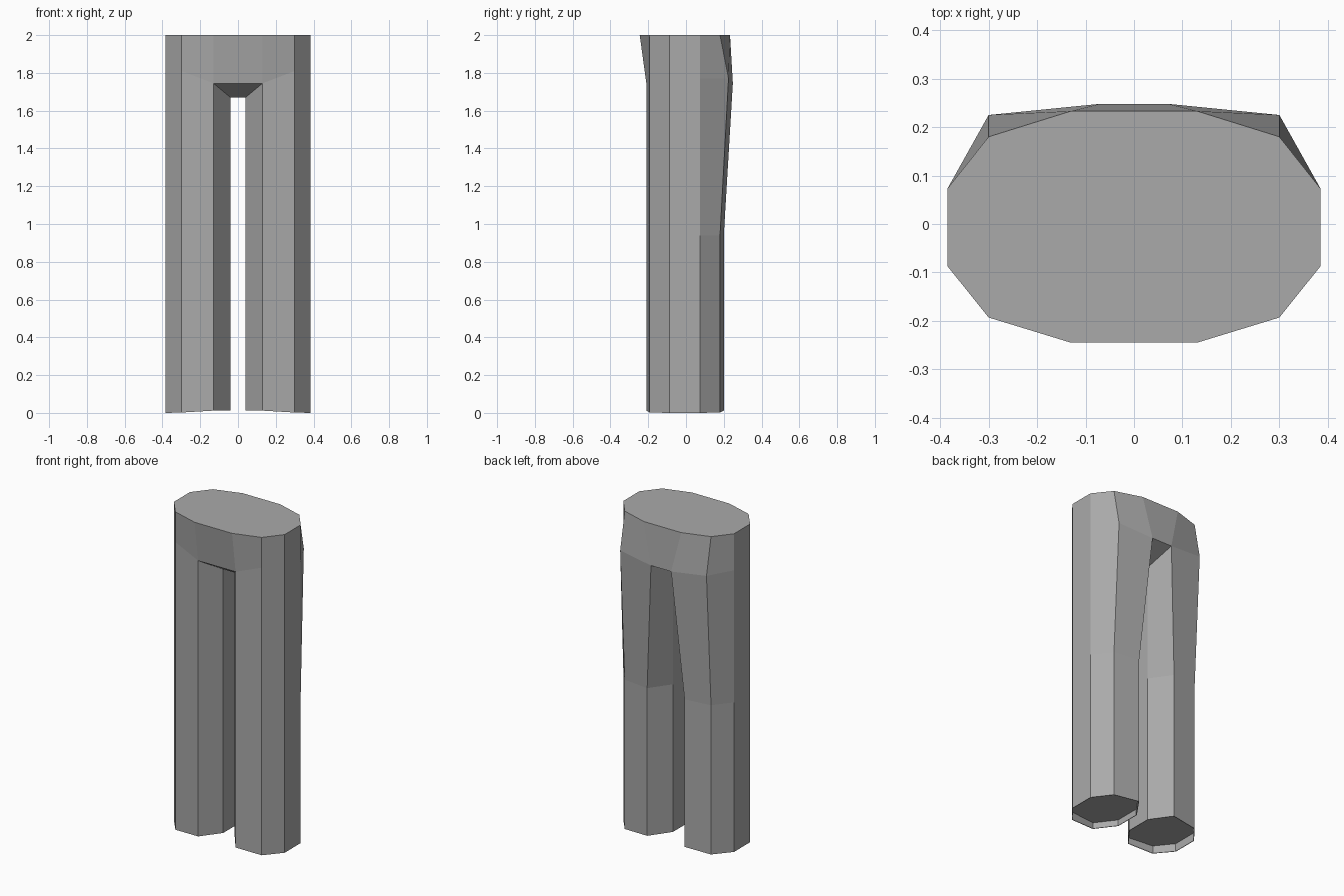
import bpy, bmesh

if "Cube" in bpy.data.objects:
    bpy.data.objects.remove(bpy.data.objects["Cube"])

# One flat cloth colour
cloth = bpy.data.materials.new("grey_cloth")
cloth.diffuse_color = (0.40, 0.40, 0.40, 1)
cloth.use_nodes = True
cloth.node_tree.nodes["Principled BSDF"].inputs["Base Color"].default_value = cloth.diffuse_color

# Leg section, from inner front around the outside to inner back
leg = [(0.04, -0.09), (0.13, -0.21), (0.30, -0.193), (0.385, -0.087),
       (0.385, 0.073), (0.30, 0.18), (0.13, 0.20), (0.04, 0.073)]
hem_z = [0.012, 0.012, 0.002, 0, 0, 0.002, 0.012, 0.012]
seat_z = [1.67, 1.745, 1.81, 1.79, 1.77, 1.77, 1.745, 1.67]
# The seat pushes the back corners out
seat = leg[:5] + [(0.30, 0.225), (0.07, 0.248), leg[7]]
waist = [(0.13, -0.245)] + leg[2:6] + [(0.13, 0.233)]

bm = bmesh.new()


def ring(points, heights):
    return [bm.verts.new((x, y, z)) for (x, y), z in zip(points, heights)]


def bridge(low, high, closed=False):
    n = len(low)
    for i in range(n if closed else n - 1):
        j = (i + 1) % n
        bm.faces.new((low[i], low[j], high[j], high[i]))


# Leg tube from hem to knee to seat
hem = ring(leg, hem_z)
knee = ring(leg, [0.94] * 8)
hip = ring(seat, seat_z)
bridge(hem, knee, True)
bridge(knee, hip, True)

# Hips from seat to waist, with the middle strip on the mirror line
top = ring(waist, [2] * 6)
front_top = bm.verts.new((0, -0.245, 2))
back_top = bm.verts.new((0, 0.233, 2))
mid = [bm.verts.new((0, v.co.y, v.co.z)) for v in (hip[0], hip[1], hip[6], hip[7])]
bridge([mid[1]] + hip[1:7] + [mid[2]], [front_top] + top + [back_top])
bm.faces.new([front_top] + top + [back_top])

# Crotch underside
bm.faces.new((mid[0], hip[0], hip[1], mid[1]))
bm.faces.new((mid[3], hip[7], hip[0], mid[0]))
bm.faces.new((mid[2], hip[6], hip[7], mid[3]))

# Hem opening: thin rim and a recessed cap
rim = [bm.verts.new((0.2125 + (v.co.x - 0.2125) * 0.98, v.co.y * 0.98, v.co.z)) for v in hem]
cap = [bm.verts.new((v.co.x, v.co.y, 0.05)) for v in rim]
bridge(rim, hem, True)
bridge(cap, rim, True)
bm.faces.new(cap[::-1])
bmesh.ops.recalc_face_normals(bm, faces=bm.faces)

mesh = bpy.data.meshes.new("trousers")
bm.to_mesh(mesh)
bm.free()
mesh.materials.append(cloth)
trousers = bpy.data.objects.new("trousers", mesh)
bpy.context.collection.objects.link(trousers)

# Second leg
mirror = trousers.modifiers.new("mirror", 'MIRROR')
mirror.use_clip = True
